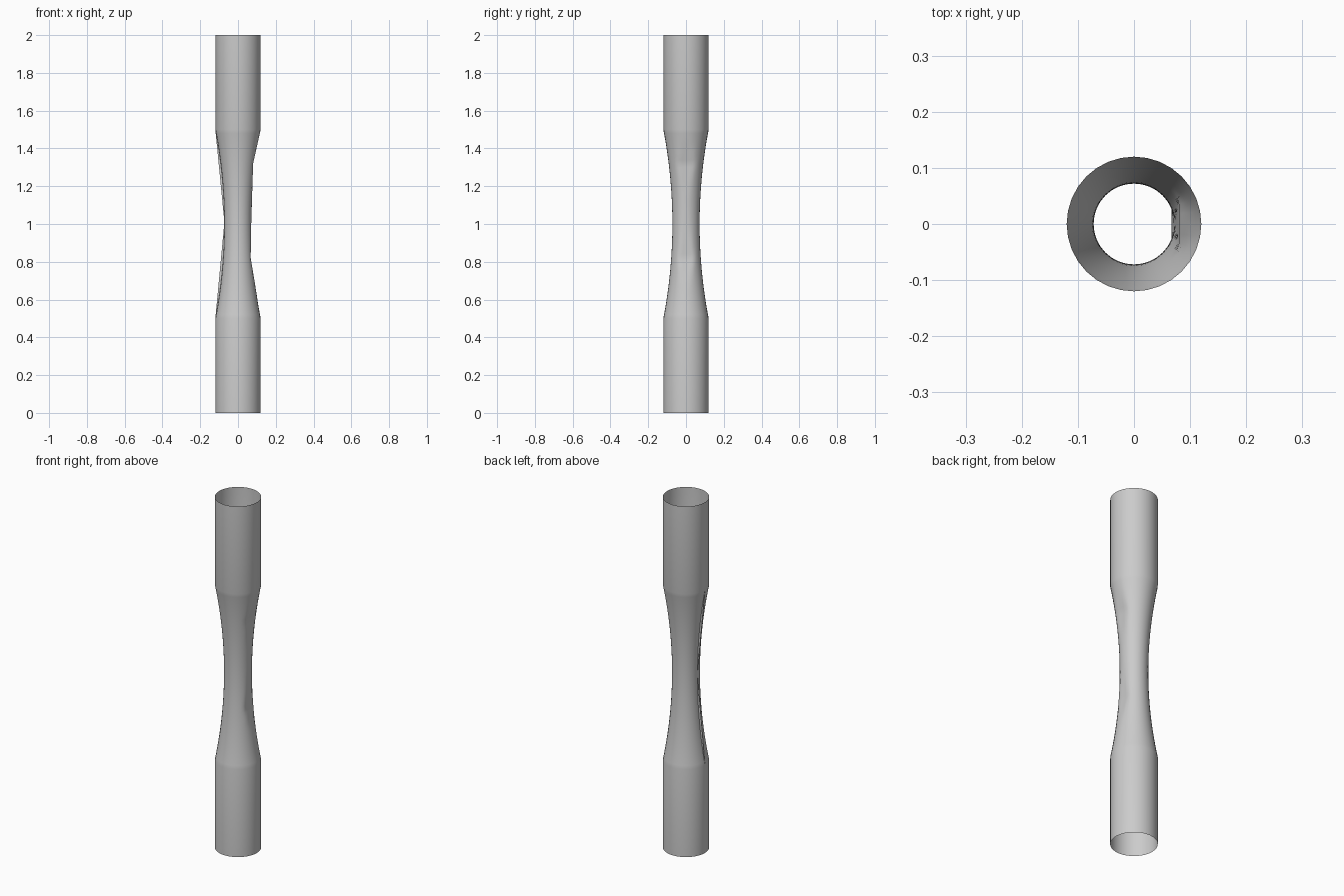
import bpy
import bmesh
import math

cube = bpy.data.objects.get("Cube")
if cube:
    bpy.data.objects.remove(cube, do_unlink=True)

SIDES = 32
R_END, R_WAIST = 0.12, 0.072

# One grey material
grey = bpy.data.materials.new("plain grey")
grey.use_nodes = True
grey.diffuse_color = (0.6, 0.6, 0.6, 1)
grey.node_tree.nodes["Principled BSDF"].inputs["Base Color"].default_value = (0.6, 0.6, 0.6, 1)


def radius(z):
    """Straight ends with a curved waist between z = 0.5 and 1.5."""
    t = min(abs(z - 1) / 0.5, 1)
    return R_WAIST + (R_END - R_WAIST) * t * t


def interpolate(points, z):
    """Piecewise linear value at height z."""
    for (z0, v0), (z1, v1) in zip(points, points[1:]):
        if z0 <= z <= z1:
            return v0 + (v1 - v0) * (z - z0) / (z1 - z0)
    return R_END


# Limits of the flattened left side and of the chords along the right seam
FLAT = [(0.5, 0.12), (0.82, 0.067), (1.0, 0.07), (1.32, 0.08), (1.5, 0.12)]
CHORD = [(0.5, 0.12), (1.01, 0.072), (1.5, 0.12)]
WAIST_Z = [0.5 + 0.02 * i for i in range(51)]


def make_object(name, bm):
    mesh = bpy.data.meshes.new(name)
    bm.to_mesh(mesh)
    bm.free()
    mesh.materials.append(grey)
    obj = bpy.data.objects.new(name, mesh)
    bpy.context.collection.objects.link(obj)
    return obj


# Open tube, narrowed at the waist and flattened on its left
bm = bmesh.new()
rings = []
for z in [0] + WAIST_Z + [2]:
    r, limit = radius(z), interpolate(FLAT, z)
    ring = []
    for i in range(SIDES):
        a = 2 * math.pi * i / SIDES
        ring.append(bm.verts.new((min(r * math.cos(a), limit), r * math.sin(a), z)))
    rings.append(ring)
for low, high in zip(rings, rings[1:]):
    for i in range(SIDES):
        j = (i + 1) % SIDES
        bm.faces.new((low[i], low[j], high[j], high[i]))
tube = make_object("waisted_tube", bm)

# Thin seam web bridging the hollow of the waist on the right
bm = bmesh.new()
pairs = []
for z in WAIST_Z:
    inner = radius(z)
    outer = max(interpolate(CHORD, z), inner + 0.0001)
    pairs.append([bm.verts.new((-x, 0, z)) for x in (inner, outer)])
for (a, b), (c, d) in zip(pairs, pairs[1:]):
    bm.faces.new((a, c, d, b))
make_object("seam_web", bm)

# Smooth shading on the round wall
bpy.ops.object.select_all(action='DESELECT')
tube.select_set(True)
bpy.context.view_layer.objects.active = tube
bpy.ops.object.shade_smooth_by_angle(angle=math.radians(30))
